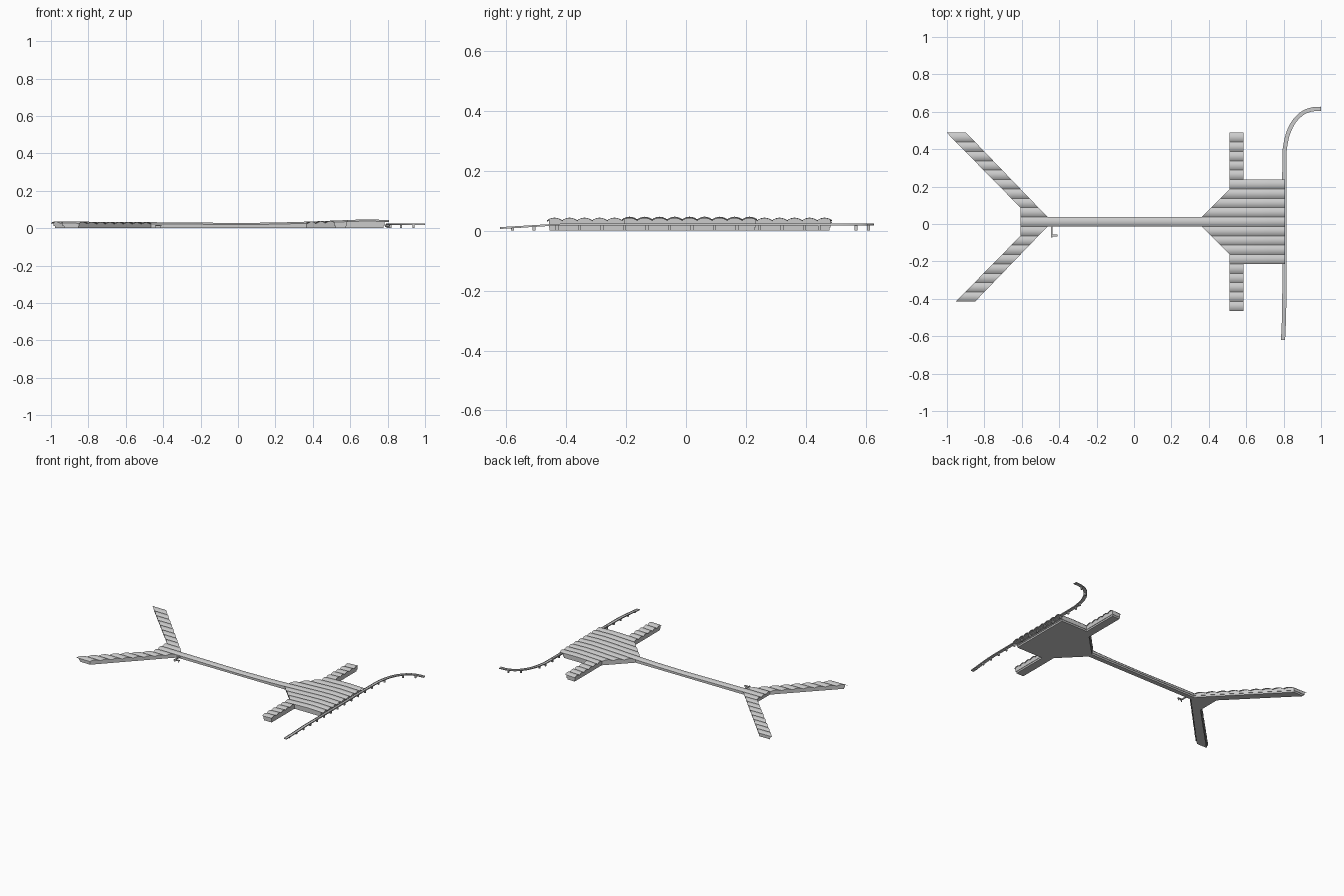
import bpy, bmesh, math
from mathutils import Vector

if "Cube" in bpy.data.objects:
    bpy.data.objects.remove(bpy.data.objects["Cube"])

P, YC = 0.0501, 0.012          # vault pitch and centre line of the building
CROWN = [(-1.0, .036), (-.45, .032), (0, .028), (.2, .030), (.37, .035),
         (.52, .041), (.62, .045), (.70, .047), (.82, .043)]


def lerp_table(t, x):
    if x <= t[0][0]:
        return t[0][1]
    for (a, za), (b, zb) in zip(t, t[1:]):
        if x <= b:
            return za + (zb - za) * (x - a) / (b - a)
    return t[-1][1]


def roof_z(x, y):
    # shallow arch across each vault, height follows the long roof wave
    u = (y - YC) / P
    f = 2 * (u - math.floor(u + .5))
    return lerp_table(CROWN, x) - .0085 * f * f


def make(name, bm, smooth=None):
    bmesh.ops.recalc_face_normals(bm, faces=bm.faces)
    me = bpy.data.meshes.new(name)
    bm.to_mesh(me)
    bm.free()
    ob = bpy.data.objects.new(name, me)
    bpy.context.collection.objects.link(ob)
    if smooth:
        bpy.ops.object.select_all(action='DESELECT')
        ob.select_set(True)
        bpy.context.view_layer.objects.active = ob
        bpy.ops.object.shade_smooth_by_angle(angle=math.radians(smooth))
    return ob


def box(bm, x0, x1, y0, y1, z0, z1):
    vs = bmesh.ops.create_cube(bm, size=1)['verts']
    for v in vs:
        v.co = (x0 + (v.co.x + .5) * (x1 - x0), y0 + (v.co.y + .5) * (y1 - y0),
                z0 + (v.co.z + .5) * (z1 - z0))


# ---- vaulted roofs -------------------------------------------------------
def pier_l(d): return -.607 - max(0, d - 1.5 * P) * .983
def pier_r(d): return -.462 - max(0, d - .5 * P) * .965
def head_l(d): return min(.511, .363 + max(0, d - .5 * P) * .148 / (3 * P))


def vault(bm, k, left, right, nx, ny=8):
    rows = []
    for j in range(ny + 1):
        s = -.5 + j / ny
        y = YC + (k + s) * P
        d = abs(k + s) * P
        zs = -.0085 * 4 * s * s
        a, b = left(d), right(d)
        xs = [a + (b - a) * i / nx for i in range(nx + 1)]
        rows.append([[bm.verts.new((x, y, lerp_table(CROWN, x) + zs - t)) for x in xs]
                     for t in (0, .002)])
    for r, q in zip(rows, rows[1:]):
        for i in range(nx):
            for s in (0, 1):
                bm.faces.new((r[s][i], r[s][i + 1], q[s][i + 1], q[s][i]))
        for i in (0, nx):
            bm.faces.new((r[0][i], q[0][i], q[1][i], r[1][i]))
    for r in (rows[0], rows[-1]):
        for i in range(nx):
            bm.faces.new((r[0][i], r[0][i + 1], r[1][i + 1], r[1][i]))


roofs = {n: bmesh.new() for n in ("corridor_roof", "pier_roof", "main_hall_roof", "wing_roof")}
vault(roofs["corridor_roof"], 0, lambda d: -.607, lambda d: .806, 50)
for k in range(-9, 10):
    a = abs(k)
    if a and k > -9:
        vault(roofs["pier_roof"], k, pier_l, pier_r, 4)
    if 1 <= a <= 4:
        vault(roofs["main_hall_roof"], k, head_l, lambda d: .806, 16)
    elif a > 4:
        vault(roofs["wing_roof"], k, lambda d: .511, lambda d: .586, 4)
for n, bm in roofs.items():
    make(n, bm, 30)


# ---- walls and floors from the plan outline ------------------------------
def half(n):
    e = n * P
    return [(.788, 4.5 * P), (.586, 4.5 * P), (.586, 9.5 * P), (.511, 9.5 * P), (.511, 3.5 * P),
            (.363, .5 * P), (-.462, .5 * P), (pier_r(e), e), (pier_l(e), e), (-.607, 1.5 * P)]


outline = [Vector((x, YC + d)) for x, d in half(9.5)]
outline += [Vector((x, YC - d)) for x, d in reversed(half(8.5))]


def inset(pts, w):
    out = []
    for i, p in enumerate(pts):
        a = (p - pts[i - 1]).normalized()
        b = (pts[(i + 1) % len(pts)] - p).normalized()
        na, nb = Vector((-a.y, a.x)), Vector((-b.y, b.x))
        out.append(p + (na + nb) * (w / (1 + na.dot(nb))))
    return out


def split(pts, step):
    out = []
    for i, p in enumerate(pts):
        q = pts[(i + 1) % len(pts)]
        n = max(1, math.ceil((q - p).length / step))
        out += [p.lerp(q, j / n) for j in range(n)]
    return out


def walls(name, w, z0, top, step):
    bm = bmesh.new()
    pts = split(inset(outline, w), step)
    lo = [bm.verts.new((p.x, p.y, z0)) for p in pts]
    hi = [bm.verts.new((p.x, p.y, top(p.x, p.y))) for p in pts]
    for i in range(len(pts)):
        j = (i + 1) % len(pts)
        bm.faces.new((lo[i], lo[j], hi[j], hi[i]))
    bm.faces.new(lo)
    return make(name, bm)


walls("ground_floor_walls", .009, 0, lambda x, y: .011, .2)
walls("upper_walls", .006, .011, lambda x, y: roof_z(x, y) - .001, .008)

# ---- elevated road -------------------------------------------------------
ctrl = [(.795, -.70), (.797, -.62), (.803, -.45), (.804, -.1), (.804, .33), (.811, .43), (.830, .50),
        (.862, .556), (.905, .595), (.95, .612), (1.0, .616), (1.05, .616)]


def spline(c, n=6):
    v = [Vector(p) for p in c]
    out = []
    for i in range(1, len(v) - 2):
        p0, p1, p2, p3 = v[i - 1:i + 3]
        for j in range(n):
            t = j / n
            out.append(.5 * (2 * p1 + (p2 - p0) * t + (2 * p0 - 5 * p1 + 4 * p2 - p3) * t * t
                             + (3 * p1 - p0 - 3 * p2 + p3) * t ** 3))
    return out + [v[-2]]


def road_z(y):
    return .021 if y > -.42 else .021 + (y + .42) * .06


path = spline(ctrl)
section = [(-.011, -.003), (.011, -.003), (.011, .003), (.0095, .003), (.0095, 0),
           (-.0095, 0), (-.0095, .003), (-.011, .003)]
bm = bmesh.new()
rings = []
for i, p in enumerate(path):
    t = (path[min(i + 1, len(path) - 1)] - path[max(i - 1, 0)]).normalized()
    n = Vector((t.y, -t.x))
    rings.append([bm.verts.new((p.x + n.x * u, p.y + n.y * u, road_z(p.y) + w)) for u, w in section])
for r, q in zip(rings, rings[1:]):
    for i in range(8):
        j = (i + 1) % 8
        bm.faces.new((r[i], r[j], q[j], q[i]))
bm.faces.new(rings[0])
bm.faces.new(rings[-1])
make("elevated_road", bm, 30)

# road columns
bm = bmesh.new()
spots = [(.798, -.58), (.802, -.507)] + [(.804, -.43 + .075 * i) for i in range(12)]
spots += [(.815, .445), (.872, .567), (.938, .609)]
for x, y in spots:
    box(bm, x - .005, x + .005, y - .005, y + .005, 0, road_z(y) - .002)
make("road_columns", bm)

# kerbside walkway in front of the hall
bm = bmesh.new()
box(bm, .799, .811, -.29, .32, .0205, .0235)
box(bm, .770, .795, -.20, .22, .017, .0195)
make("kerb_walkway", bm)

# ---- boarding bridge beside the corridor ---------------------------------
bm = bmesh.new()
box(bm, -.444, -.437, -.072, -.008, .011, .018)
box(bm, -.437, -.408, -.066, -.056, .011, .017)
box(bm, -.442, -.439, -.066, -.060, 0, .011)
box(bm, -.415, -.411, -.063, -.059, 0, .011)
make("boarding_bridge", bm)
